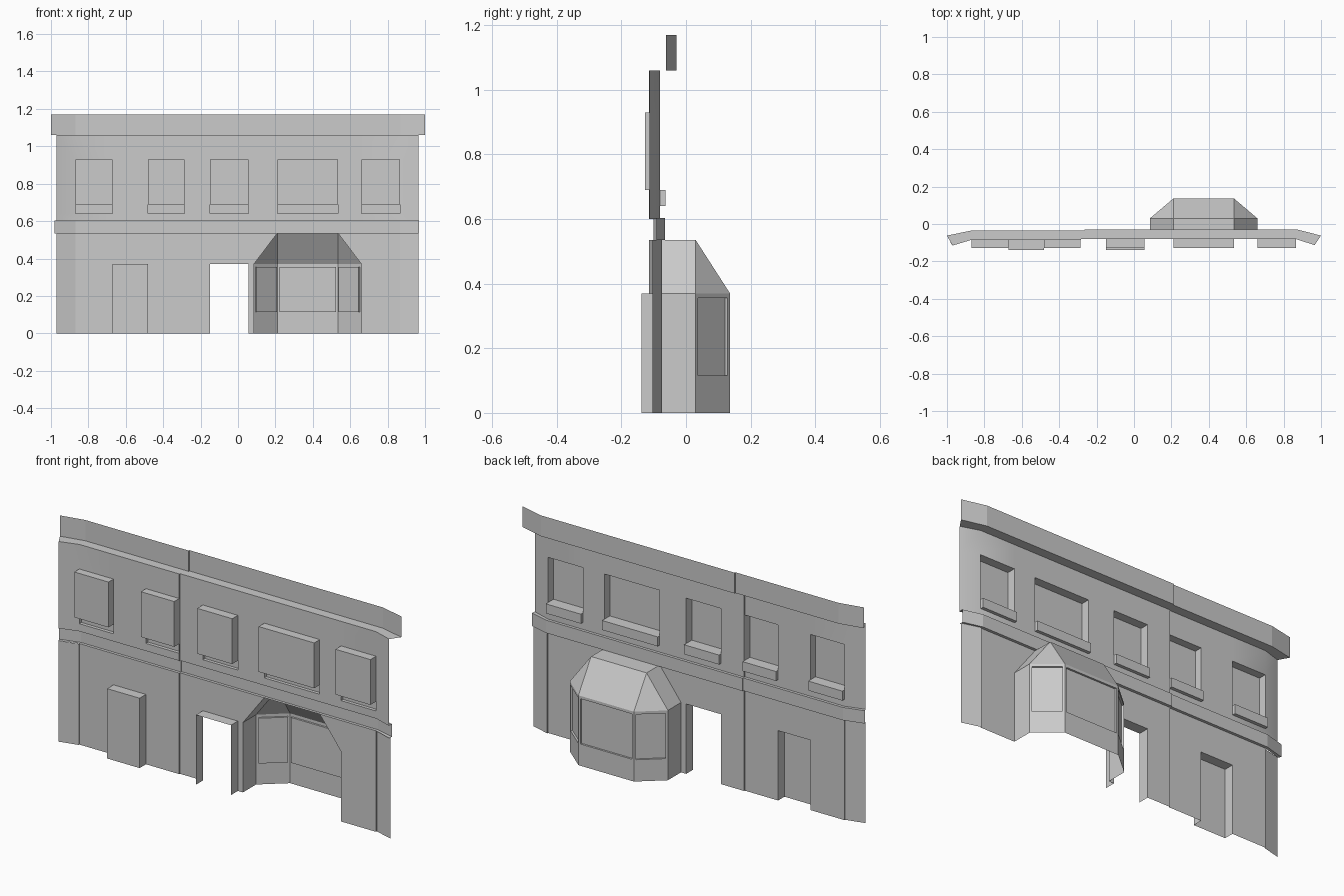
import bpy, bmesh
from mathutils import Vector

if "Cube" in bpy.data.objects:
    bpy.data.objects.remove(bpy.data.objects["Cube"])

FACADE, RECESS, DOOR_Y, SILL_Y = -0.08, -0.127, -0.138, -0.063
LEFT_Y = -0.085                       # left half sits slightly further back


def sheet(name, faces, smooth=False):
    """Make one object from a list of polygons and weld it."""
    bm = bmesh.new()
    for f in faces:
        bm.faces.new([bm.verts.new(p) for p in f])
    bmesh.ops.remove_doubles(bm, verts=bm.verts, dist=0.0005)
    me = bpy.data.meshes.new(name)
    bm.to_mesh(me)
    bm.free()
    ob = bpy.data.objects.new(name, me)
    bpy.context.collection.objects.link(ob)
    if smooth:
        bpy.ops.object.select_all(action='DESELECT')
        ob.select_set(True)
        bpy.context.view_layer.objects.active = ob
        bpy.ops.object.shade_smooth_by_angle(angle=0.5)
    return ob


def upright(a, b, z0, z1):
    """Vertical quad over the plan segment a-b (x, y); faces +y if a is left of b."""
    return [(*b, z0), (*a, z0), (*a, z1), (*b, z1)]


def strip(plan, zs, holes=()):
    """Upright wall along a plan path, leaving out the hole rectangles."""
    out = []
    for a, b in zip(plan, plan[1:]):
        for z0, z1 in zip(zs, zs[1:]):
            mx, mz = (a[0] + b[0]) / 2, (z0 + z1) / 2
            if not any(h[0] < mx < h[1] and h[2] < mz < h[3] and abs(a[0] - b[0]) > 1e-4
                       for h in holes):
                out.append(upright(a, b, z0, z1))
    return out


def ledge(p, q, z):
    """Flat quads between two plan paths."""
    return [[(*p[i], z), (*p[i + 1], z), (*q[i + 1], z), (*q[i], z)]
            for i in range(len(p) - 1)]


def reveal(x0, x1, z0, z1, y0, y1, back=True):
    """Sides and head of an opening, and optionally the panel closing it."""
    out = [[(x, y0, z0), (x, y1, z0), (x, y1, z1), (x, y0, z1)] for x in (x0, x1)]
    out[1].reverse()
    out.append([(x0, y0, z1), (x0, y1, z1), (x1, y1, z1), (x1, y0, z1)])
    if back:
        out.append(upright((x0, y1), (x1, y1), z0, z1))
    return out


# Openings
windows = [(-0.87, -0.67), (-0.48, -0.285), (-0.15, 0.055), (0.21, 0.535), (0.66, 0.865)]
door, passage = (-0.67, -0.48), (-0.15, 0.055)

# Upper wall with bent ends
upper_plan = [(-0.97, -0.115), (-0.87, LEFT_Y), (-0.67, LEFT_Y), (-0.48, LEFT_Y),
              (-0.285, LEFT_Y), (-0.285, FACADE)] + \
             [(x, FACADE) for x in (-0.15, 0.055, 0.21, 0.535, 0.66, 0.865)] + [(0.965, -0.113)]
sheet("upper_wall", strip(upper_plan, [0.6, 0.64, 0.93, 1.06],
                          [(a, b, 0.64, 0.93) for a, b in windows]), smooth=True)

# Recessed windows with projecting sills
for i, (a, b) in enumerate(windows):
    y = LEFT_Y if b < -0.2 else FACADE
    sheet(f"window_{i + 1}", reveal(a, b, 0.69, 0.93, y, RECESS))
    s = SILL_Y - (0.004 if b < -0.2 else 0)
    sheet(f"sill_{i + 1}", [
        upright((a, s), (b, s), 0.64, 0.69),
        upright((a, y), (a, s), 0.64, 0.69),
        upright((b, s), (b, y), 0.64, 0.69),
        [(a, RECESS, 0.69), (b, RECESS, 0.69), (b, s, 0.69), (a, s, 0.69)],
        [(a, s, 0.64), (b, s, 0.64), (b, y, 0.64), (a, y, 0.64)]])

# Parapet: overhanging soffit and upright face
outer = [(-1.0, -0.062), (-0.87, -0.035), (-0.265, -0.035), (-0.265, -0.029),
         (0.87, -0.029), (1.0, -0.062)]
inner = [(-0.97, -0.115), (-0.87, LEFT_Y), (-0.285, LEFT_Y), (-0.285, FACADE),
         (0.865, FACADE), (0.965, -0.113)]
sheet("parapet", strip(outer, [1.06, 1.17]) + ledge(outer, inner, 1.06))

# String course between the floors
band = [(-0.98, -0.1), (-0.87, -0.07), (-0.285, -0.07), (-0.285, -0.065),
        (0.865, -0.065), (0.967, -0.092)]
sheet("string_course", strip(band, [0.535, 0.603]) + ledge(inner, band, 0.603)
      + ledge(band, inner, 0.535))

# Lower wall, open behind the bay and at the passage
lower_plan = [(-0.97, -0.115), (-0.87, -0.09), (-0.87, LEFT_Y), (-0.67, LEFT_Y),
              (-0.48, LEFT_Y), (-0.285, LEFT_Y), (-0.285, FACADE)] + \
             [(x, FACADE) for x in (-0.15, 0.055, 0.085, 0.21, 0.535, 0.66, 0.865)] + \
             [(0.865, -0.074), (0.965, -0.103)]
lower = strip(lower_plan, [0, 0.37, 0.535],
              [(*door, 0, 0.37), (*passage, 0, 0.37), (0.085, 0.66, 0, 0.535)])
for x0, x1 in ((0.085, 0.21), (0.66, 0.535)):     # corners above the bay's roof slopes
    lower.append([(x0, FACADE, 0.37), (x1, FACADE, 0.535), (x0, FACADE, 0.535)])
sheet("lower_wall", lower)
sheet("door", reveal(*door, 0, 0.37, LEFT_Y, DOOR_Y))
sheet("passage_lining", reveal(*passage, 0, 0.37, FACADE, DOOR_Y, back=False))

# Bay: side returns, three faces with sunken panes, hipped roof
bay = [(0.085, FACADE), (0.085, 0.03), (0.21, 0.136), (0.535, 0.136), (0.66, 0.03), (0.66, FACADE)]
walls = [upright(bay[0], bay[1], 0, 0.37), upright(bay[4], bay[5], 0, 0.37)]
panes = []
for a, b in zip(bay[1:4], bay[2:5]):
    va, vb = Vector(a), Vector(b)
    d = (vb - va).normalized()
    inward = Vector((d.y, -d.x)) * 0.01
    m = 0.011
    l, r = va + d * m, vb - d * m
    z0, z1 = 0.115, 0.355
    walls += [upright(a, b, 0, z0), upright(a, b, z1, 0.37),
              upright(a, l, z0, z1), upright(r, b, z0, z1)]
    li, ri = l + inward, r + inward
    panes += [upright(li, ri, z0, z1), upright(l, li, z0, z1), upright(ri, r, z0, z1),
              [(*l, z0), (*r, z0), (*ri, z0), (*li, z0)],
              [(*li, z1), (*ri, z1), (*r, z1), (*l, z1)]]
sheet("bay_walls", walls)
sheet("bay_windows", panes)

eave = [Vector((*p, 0.37)) for p in bay]
t = [Vector((x, y, 0.535)) for x in (0.21, 0.535) for y in (FACADE, 0.03)]
sheet("bay_roof", [
    [eave[1], eave[0], t[0], t[1]],
    [eave[2], eave[1], t[1]],
    [eave[3], eave[2], t[1], t[3]],
    [eave[4], eave[3], t[3]],
    [eave[5], eave[4], t[3], t[2]],
    [t[0], t[2], t[3], t[1]]])
